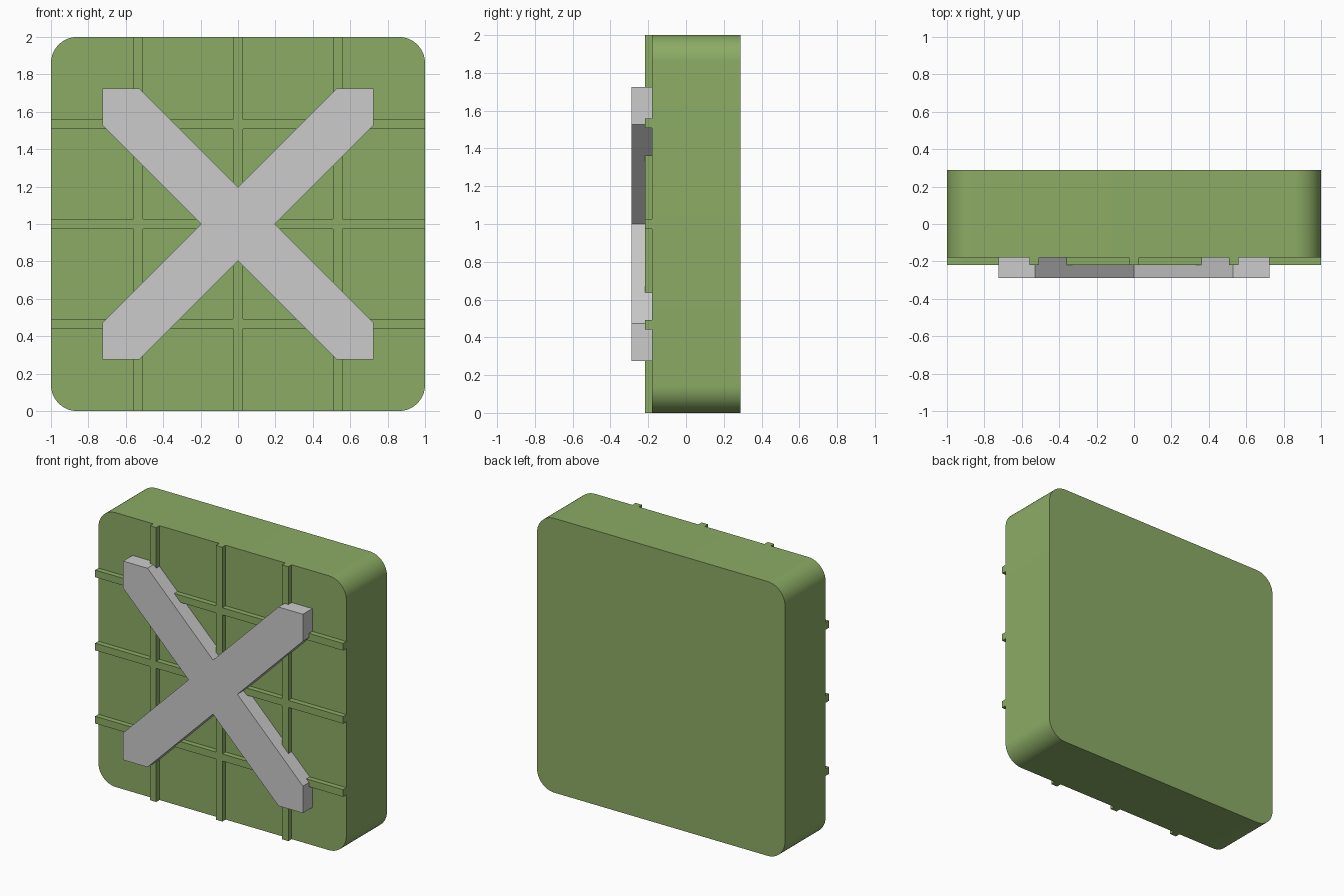
import bpy, bmesh
from math import sin, cos, pi, radians

if "Cube" in bpy.data.objects:
    bpy.data.objects.remove(bpy.data.objects["Cube"])

green = bpy.data.materials.new("green")
green.diffuse_color = (0.26, 0.41, 0.13, 1)
green.use_nodes = True
green.node_tree.nodes["Principled BSDF"].inputs["Base Color"].default_value = green.diffuse_color


def extrude_profile(name, points, y0, y1, mat=None):
    """Solid made from an (x, z) outline swept from y0 to y1."""
    bm = bmesh.new()
    face = bm.faces.new([bm.verts.new((x, y0, z)) for x, z in points])
    ext = bmesh.ops.extrude_face_region(bm, geom=[face], use_keep_orig=True)
    verts = [g for g in ext["geom"] if isinstance(g, bmesh.types.BMVert)]
    bmesh.ops.translate(bm, verts=verts, vec=(0, y1 - y0, 0))
    bmesh.ops.recalc_face_normals(bm, faces=bm.faces)
    mesh = bpy.data.meshes.new(name)
    bm.to_mesh(mesh)
    bm.free()
    ob = bpy.data.objects.new(name, mesh)
    bpy.context.collection.objects.link(ob)
    if mat:
        mesh.materials.append(mat)
    return ob


def rect(x0, x1, z0, z1):
    return [(x0, z0), (x1, z0), (x1, z1), (x0, z1)]


# Rounded square slab
R, STEPS = 0.14, 12
outline = []
for i, (sx, sz) in enumerate([(1, 1), (-1, 1), (-1, -1), (1, -1)]):
    for k in range(STEPS + 1):
        a = (i + k / STEPS) * pi / 2
        outline.append((sx * (1 - R) + R * cos(a), 1 + sz * (1 - R) + R * sin(a)))
body = extrude_profile("body", outline, -0.18, 0.288, green)
bpy.context.view_layer.objects.active = body
body.select_set(True)
bpy.ops.object.shade_smooth_by_angle(angle=radians(30))

# Raised grid ribs
W = 0.026
for i, c in enumerate((-0.533, 0, 0.533)):
    extrude_profile(f"vertical_rib_{i + 1}", rect(c - W, c + W, 0, 2), -0.218, -0.18, green)
    extrude_profile(f"horizontal_rib_{i + 1}", rect(-1, 1, 1 + c - W, 1 + c + W), -0.218, -0.18, green)

# Diagonal cross with squared-off tips
T, N = 0.725, 0.197
quarter = [(T, T - N), (T, T), (T - N, T), (0, N)]
cross = []
for turn in range(4):
    cross += [(x, 1 + z) for x, z in quarter]
    quarter = [(-z, x) for x, z in quarter]
extrude_profile("cross", cross, -0.288, -0.18)
